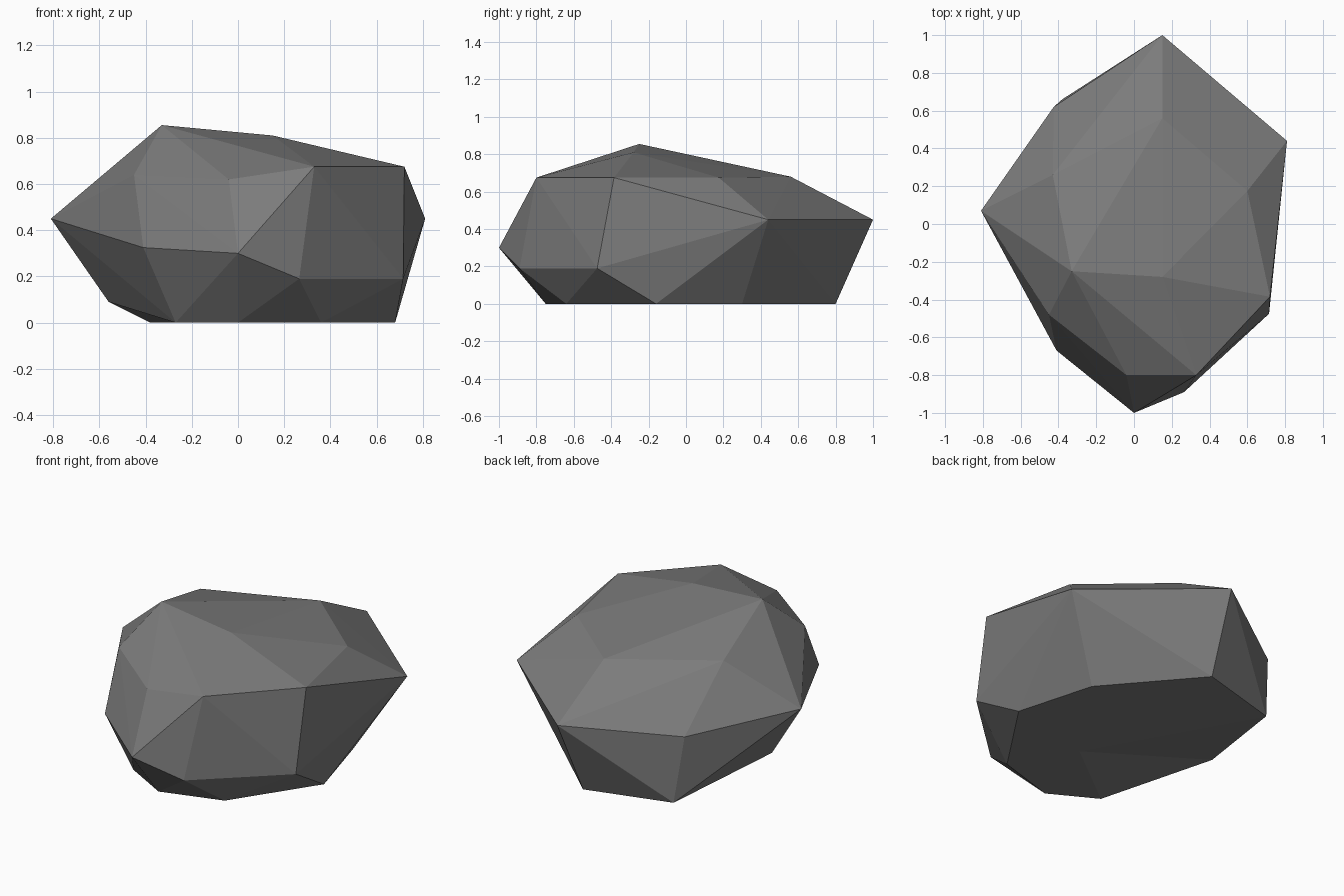
import bpy, bmesh

if "Cube" in bpy.data.objects:
    bpy.data.objects.remove(bpy.data.objects["Cube"])

# Corner rings of the rock, from the crown down to the base
crown = [(-.33, -.25, .855), (.15, -.28, .81), (.33, -.80, .675), (.72, -.385, .675),
         (.60, .175, .675), (.15, .56, .68), (-.43, .26, .71), (-.45, -.48, .64), (-.04, -.80, .62)]
belt = [(-.81, .07, .45), (-.41, -.67, .325), (0, -1, .30), (.265, -.89, .19), (.715, -.475, .19),
        (.81, .44, .45), (.15, 1, .45), (-.425, .62, .39)]
base = [(-.56, -.01, .09), (-.27, -.60, 0), (0, -.75, 0), (.36, -.64, 0), (.68, -.16, 0),
        (.55, .30, 0), (.12, .80, 0), (-.38, .66, 0)]

# Faceted body: hull around the corners
bm = bmesh.new()
for p in crown + belt + base:
    bm.verts.new(p)
bmesh.ops.convex_hull(bm, input=bm.verts[:])

# Underside: replace with a fan around one centre point
bm.normal_update()
under = [f for f in bm.faces if f.normal.z < -.85]
bmesh.ops.delete(bm, geom=under, context='FACES_ONLY')
rim = [e for e in bm.edges if len(e.link_faces) == 1]
loose = [e for e in bm.edges if not e.link_faces]
bmesh.ops.delete(bm, geom=loose, context='EDGES')
centre = bm.verts.new((.15, -.28, 0))
for e in rim:
    bm.faces.new((e.verts[0], e.verts[1], centre))
bmesh.ops.recalc_face_normals(bm, faces=bm.faces[:])

mesh = bpy.data.meshes.new("rock")
bm.to_mesh(mesh)
bm.free()

stone = bpy.data.materials.new("grey stone")
stone.diffuse_color = (.2, .2, .2, 1)
stone.use_nodes = True
stone.node_tree.nodes["Principled BSDF"].inputs["Base Color"].default_value = stone.diffuse_color
mesh.materials.append(stone)
rock = bpy.data.objects.new("rock", mesh)
bpy.context.collection.objects.link(rock)
